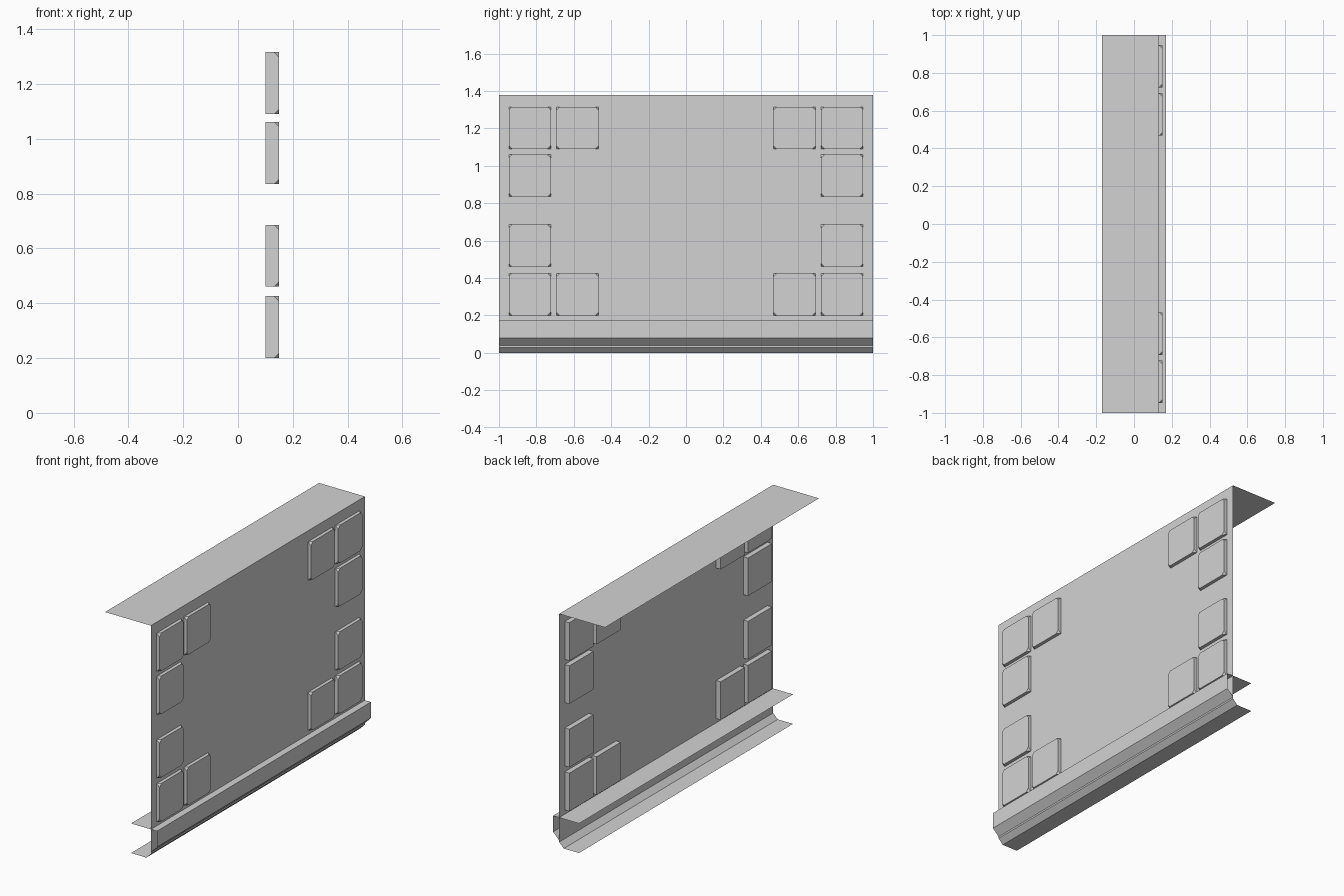
import bpy
import bmesh
from mathutils import Vector

cube = bpy.data.objects.get("Cube")
if cube:
    bpy.data.objects.remove(cube, do_unlink=True)

# One plain grey
grey = bpy.data.materials.new("plain grey")
grey.use_nodes = True
colour = (0.65, 0.65, 0.65, 1)
grey.diffuse_color = colour
grey.node_tree.nodes["Principled BSDF"].inputs["Base Color"].default_value = colour


def finish(name, bm):
    mesh = bpy.data.meshes.new(name)
    bm.to_mesh(mesh)
    bm.free()
    mesh.materials.append(grey)
    obj = bpy.data.objects.new(name, mesh)
    bpy.context.collection.objects.link(obj)
    return obj


def sheet(name, profile):
    """Thin folded sheet: an (x, z) profile swept along the full length."""
    bm = bmesh.new()
    rows = [[bm.verts.new((x, y, z)) for y in (-1, 1)] for x, z in profile]
    for (a, b), (c, d) in zip(rows, rows[1:]):
        bm.faces.new((a, b, d, c))
    return finish(name, bm)


def pad(name, y, z, size=0.225, back=0.10, front=0.15, cut=0.018):
    """Square block with its four outer corners clipped."""
    bm = bmesh.new()
    bmesh.ops.create_cube(bm, size=1)
    bmesh.ops.scale(bm, vec=(front - back, size, size), verts=bm.verts)
    bmesh.ops.translate(bm, vec=((front + back) / 2, y, z), verts=bm.verts)
    outer = [v for v in bm.verts if v.co.x > (front + back) / 2]
    bmesh.ops.bevel(bm, geom=outer, offset=cut, segments=1, affect='VERTICES')
    return finish(name, bm)


PANEL, RAIL, INNER = 0.13, 0.17, 0.0
TOP, LEDGE = 1.38, 0.175

# Main panel with its top flange, lower fold and bottom flange
sheet("main_panel", [(-0.17, TOP), (PANEL, TOP), (PANEL, LEDGE), (PANEL, 0.03),
                     (0.10, 0), (INNER, 0)])

# Outer rail folded from the ledge back to the panel
sheet("outer_rail", [(PANEL, LEDGE), (RAIL, LEDGE), (RAIL, 0.08), (PANEL, 0.04)])

# Inner shelf behind the rail
sheet("inner_shelf", [(INNER, LEDGE), (PANEL, LEDGE)])

# Pads: four up each end, plus one further in at the top and bottom
heights = {"top": 1.203, "upper": 0.948, "lower": 0.573, "bottom": 0.313}
for side, end in ((-1, "front"), (1, "back")):
    for level, z in heights.items():
        pad(f"{end}_{level}_pad", side * 0.835, z)
        if level in ("top", "bottom"):
            pad(f"{end}_{level}_inner_pad", side * 0.58, z)
